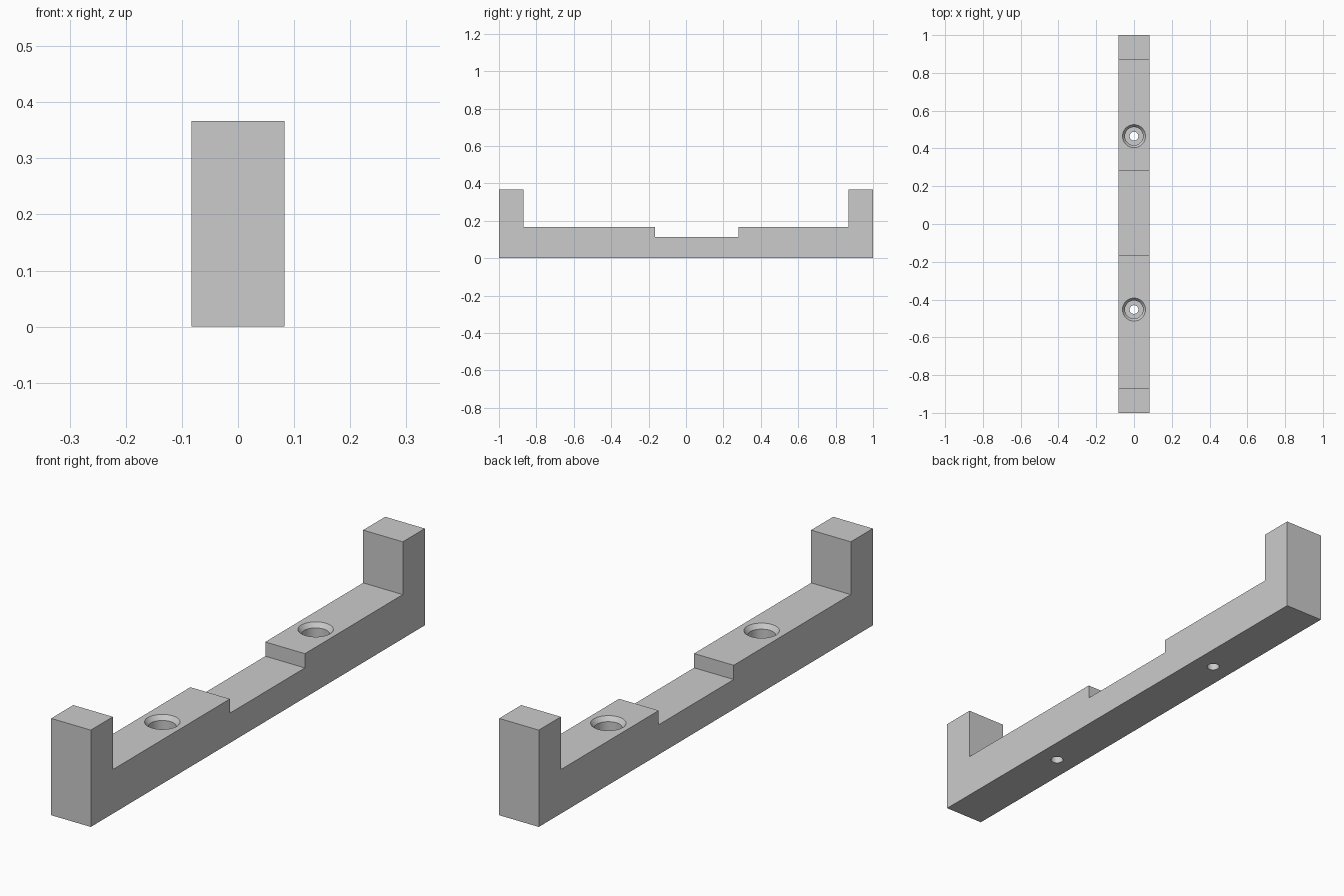
import bpy
import bmesh
import math

if "Cube" in bpy.data.objects:
    bpy.data.objects.remove(bpy.data.objects["Cube"], do_unlink=True)

HALF_WIDTH = 0.083
BAR_TOP = 0.167
POST_TOP = 0.367
NOTCH_TOP = 0.113
POST_INNER = 0.868
HOLE_POSITIONS = (-0.453, 0.465)

# Plain grey material
grey = bpy.data.materials.new("plain_grey")
colour = (0.6, 0.6, 0.6, 1.0)
grey.use_nodes = True
grey.diffuse_color = colour
grey.node_tree.nodes["Principled BSDF"].inputs["Base Color"].default_value = colour


def add_object(name, bm):
    bmesh.ops.recalc_face_normals(bm, faces=bm.faces)
    mesh = bpy.data.meshes.new(name)
    bm.to_mesh(mesh)
    bm.free()
    mesh.materials.append(grey)
    obj = bpy.data.objects.new(name, mesh)
    bpy.context.collection.objects.link(obj)
    return obj


def extruded_profile(name, profile):
    """Side profile (y, z) extruded across the width."""
    bm = bmesh.new()
    face = bm.faces.new([bm.verts.new((-HALF_WIDTH, y, z)) for y, z in profile])
    result = bmesh.ops.extrude_face_region(bm, geom=[face])
    moved = [v for v in result["geom"] if isinstance(v, bmesh.types.BMVert)]
    bmesh.ops.translate(bm, verts=moved, vec=(2 * HALF_WIDTH, 0, 0))
    return add_object(name, bm)


def lathe(name, profile, y, sides=48):
    """Closed solid of revolution from (radius, z) rings."""
    bm = bmesh.new()
    rings = []
    for radius, z in profile:
        angles = [math.tau * i / sides for i in range(sides)]
        rings.append([bm.verts.new((radius * math.cos(a), y + radius * math.sin(a), z))
                      for a in angles])
    for low, high in zip(rings, rings[1:]):
        for i in range(sides):
            j = (i + 1) % sides
            bm.faces.new((low[i], low[j], high[j], high[i]))
    bm.faces.new(rings[0])
    bm.faces.new(rings[-1])
    return add_object(name, bm)


# Bar with an upright post at each end and a shallow notch
bracket = extruded_profile("mounting_bar", [
    (-1, 0), (1, 0), (1, POST_TOP), (POST_INNER, POST_TOP),
    (POST_INNER, BAR_TOP), (0.282, BAR_TOP), (0.282, NOTCH_TOP),
    (-0.167, NOTCH_TOP), (-0.167, BAR_TOP), (-POST_INNER, BAR_TOP),
    (-POST_INNER, POST_TOP), (-1, POST_TOP),
])

# Screw holes: chamfered counterbore above a narrow through hole
hole_profile = [
    (0.023, -0.05), (0.023, 0.067), (0.048, 0.067), (0.048, 0.15),
    (0.061, BAR_TOP), (0.061, 0.25),
]
bpy.context.view_layer.objects.active = bracket
for y in HOLE_POSITIONS:
    cutter = lathe("screw_hole_cutter", hole_profile, y)
    cutter.hide_render = True
    cut = bracket.modifiers.new("screw_hole", "BOOLEAN")
    cut.operation = "DIFFERENCE"
    cut.solver = "EXACT"
    cut.object = cutter
    bpy.ops.object.modifier_apply(modifier=cut.name)
    bpy.data.objects.remove(cutter, do_unlink=True)

# Smooth hole walls, crisp edges elsewhere
bpy.ops.object.select_all(action="DESELECT")
bracket.select_set(True)
bpy.ops.object.shade_smooth_by_angle(angle=math.radians(25))
